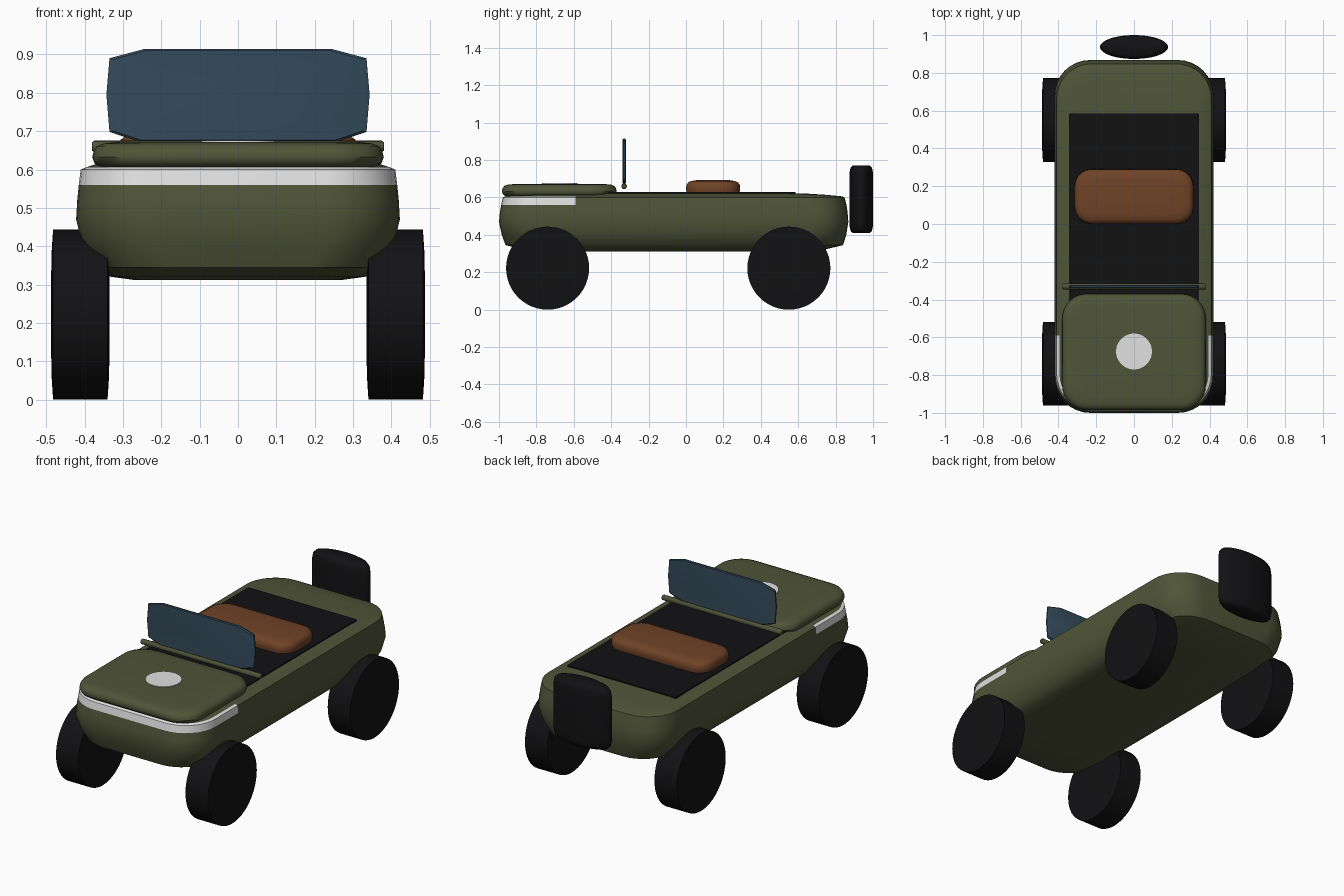
import bpy, bmesh, math
from mathutils import Matrix

if "Cube" in bpy.data.objects:
    bpy.data.objects.remove(bpy.data.objects["Cube"])


def material(name, rgb):
    m = bpy.data.materials.new(name)
    m.diffuse_color = (*rgb, 1)
    m.use_nodes = True
    m.node_tree.nodes["Principled BSDF"].inputs["Base Color"].default_value = m.diffuse_color
    return m


OLIVE = material("olive_green", (0.08, 0.09, 0.04))
WHITE = material("white", (0.75, 0.75, 0.75))
BLACK = material("black", (0.006, 0.006, 0.007))
BLUE = material("glass_blue", (0.035, 0.07, 0.105))
BROWN = material("leather_brown", (0.16, 0.055, 0.02))


def finish(bm, name, mats, angle=40):
    bmesh.ops.recalc_face_normals(bm, faces=bm.faces)
    me = bpy.data.meshes.new(name)
    bm.to_mesh(me)
    bm.free()
    ob = bpy.data.objects.new(name, me)
    bpy.context.collection.objects.link(ob)
    for m in mats:
        me.materials.append(m)
    bpy.ops.object.select_all(action='DESELECT')
    ob.select_set(True)
    bpy.context.view_layer.objects.active = ob
    bpy.ops.object.shade_smooth_by_angle(angle=math.radians(angle))
    return ob


def rounded_rect(hw, y0, y1, r, n=8):
    """Rounded rectangle outline, counter-clockwise."""
    pts = []
    corners = [(hw - r, y1 - r), (r - hw, y1 - r), (r - hw, y0 + r), (hw - r, y0 + r)]
    for k, (cx, cy) in enumerate(corners):
        for i in range(n + 1):
            a = (k + i / n) * math.pi / 2
            pts.append((cx + r * math.cos(a), cy + r * math.sin(a)))
    return pts


def ellipse(rx, ry, cy=0, n=48):
    return [(rx * math.cos(2 * math.pi * i / n), cy + ry * math.sin(2 * math.pi * i / n))
            for i in range(n)]


def loft(sections):
    """Capped skin over a stack of (z, outline) sections."""
    bm = bmesh.new()
    rings = [[bm.verts.new((x, y, z)) for x, y in pts] for z, pts in sections]
    n = len(rings[0])
    for a, b in zip(rings, rings[1:]):
        for i in range(n):
            j = (i + 1) % n
            bm.faces.new((a[i], a[j], b[j], b[i]))
    bm.faces.new(rings[0][::-1])
    bm.faces.new(rings[-1])
    return bm


# Body tub with a white band wrapped around the nose
BAND_LOW, BAND_HIGH, BAND_END = 0.56, 0.606, -0.59
body = loft([(z, rounded_rect(hw, y0, y1, r)) for z, hw, y0, y1, r in [
    (0.312, 0.27, -0.74, 0.64, 0.17),
    (0.321, 0.335, -0.87, 0.74, 0.18),
    (0.345, 0.375, -0.965, 0.84, 0.19),
    (0.40, 0.405, -0.985, 0.857, 0.19),
    (0.47, 0.422, -1.0, 0.868, 0.19),
    (0.52, 0.419, -0.995, 0.864, 0.19),
    (BAND_LOW, 0.415, -0.988, 0.858, 0.19),
    (0.60, 0.41, -0.98, 0.848, 0.185),
    (BAND_HIGH, 0.395, -0.967, 0.832, 0.175),
    (0.614, 0.37, -0.92, 0.75, 0.16),
    (0.622, 0.345, -0.82, 0.62, 0.14)]])
bmesh.ops.bisect_plane(body, geom=body.verts[:] + body.edges[:] + body.faces[:],
                       plane_co=(0, BAND_END, 0), plane_no=(0, 1, 0))
for f in body.faces:
    c = f.calc_center_median()
    if BAND_LOW < c.z < BAND_HIGH and c.y < BAND_END:
        f.material_index = 1
finish(body, "body", [OLIVE, WHITE])

# Dark cockpit floor panel
finish(loft([(z, rounded_rect(0.345, -0.45, 0.585, 0.006, 2)) for z in (0.612, 0.629)]),
       "cockpit_panel", [BLACK])

# Hood and its round badge plate
finish(loft([(z, rounded_rect(0.38 - i, -0.985 + i, -0.37 - i, 0.13 - i * 0.5))
             for z, i in [(0.606, 0.022), (0.616, 0.006), (0.632, 0.0), (0.648, 0.004),
                          (0.661, 0.012), (0.668, 0.03), (0.672, 0.07)]]),
       "hood", [OLIVE])
finish(loft([(z, ellipse(0.095, 0.095, -0.675)) for z in (0.671, 0.676)]),
       "hood_disc", [WHITE])

# Bench seat
finish(loft([(z, rounded_rect(0.315 - i, 0.0 + i, 0.29 - i, 0.09 - i * 0.5))
             for z, i in [(0.615, 0.006), (0.645, 0.0), (0.665, 0.002), (0.679, 0.01),
                          (0.687, 0.025), (0.692, 0.055)]]),
       "seat", [BROWN])

# Windshield pane: outline in x-z, thin along y
half = [(0.245, 0.914), (0.335, 0.89), (0.343, 0.795), (0.335, 0.698), (0.26, 0.673)]
outline = half + [(-x, z) for x, z in reversed(half)]
pane = loft([(d, [(x * s, 0.794 + (z - 0.794) * s) for x, z in outline])
             for d, s in [(0.322, 0.97), (0.327, 1), (0.335, 1), (0.34, 0.97)]])
pane.transform(Matrix.Rotation(math.pi / 2, 4, 'X'))
finish(pane, "windshield", [BLUE], 30)

# Bar carrying the windshield
bar = loft([(x, ellipse(r, r, n=16)) for x, r in
            [(-0.38, 0.011), (-0.375, 0.015), (0.375, 0.015), (0.38, 0.011)]])
bar.transform(Matrix.Translation((0, -0.331, 0.66)) @ Matrix.Rotation(math.pi / 2, 4, 'Y'))
finish(bar, "windshield_bar", [OLIVE])

# Four wheels with slightly domed sides
for side, sx in (("right", 1), ("left", -1)):
    for end, y in (("front", -0.74), ("rear", 0.55)):
        wheel = loft([(d, ellipse(r, r)) for d, r in
                      [(-0.076, 0.10), (-0.075, 0.16), (-0.071, 0.222),
                       (0.071, 0.222), (0.075, 0.16), (0.076, 0.10)]])
        wheel.transform(Matrix.Translation((sx * 0.411, y, 0.222))
                        @ Matrix.Rotation(math.pi / 2, 4, 'Y'))
        finish(wheel, f"{end}_{side}_wheel", [BLACK])

# Upright spare at the tail
finish(loft([(z, ellipse(0.18 * s, 0.063 * s, 0.937)) for z, s in
             [(0.41, 0.72), (0.418, 0.88), (0.435, 0.97), (0.465, 1.0),
              (0.715, 1.0), (0.745, 0.97), (0.762, 0.88), (0.77, 0.72)]]),
       "spare", [BLACK])
